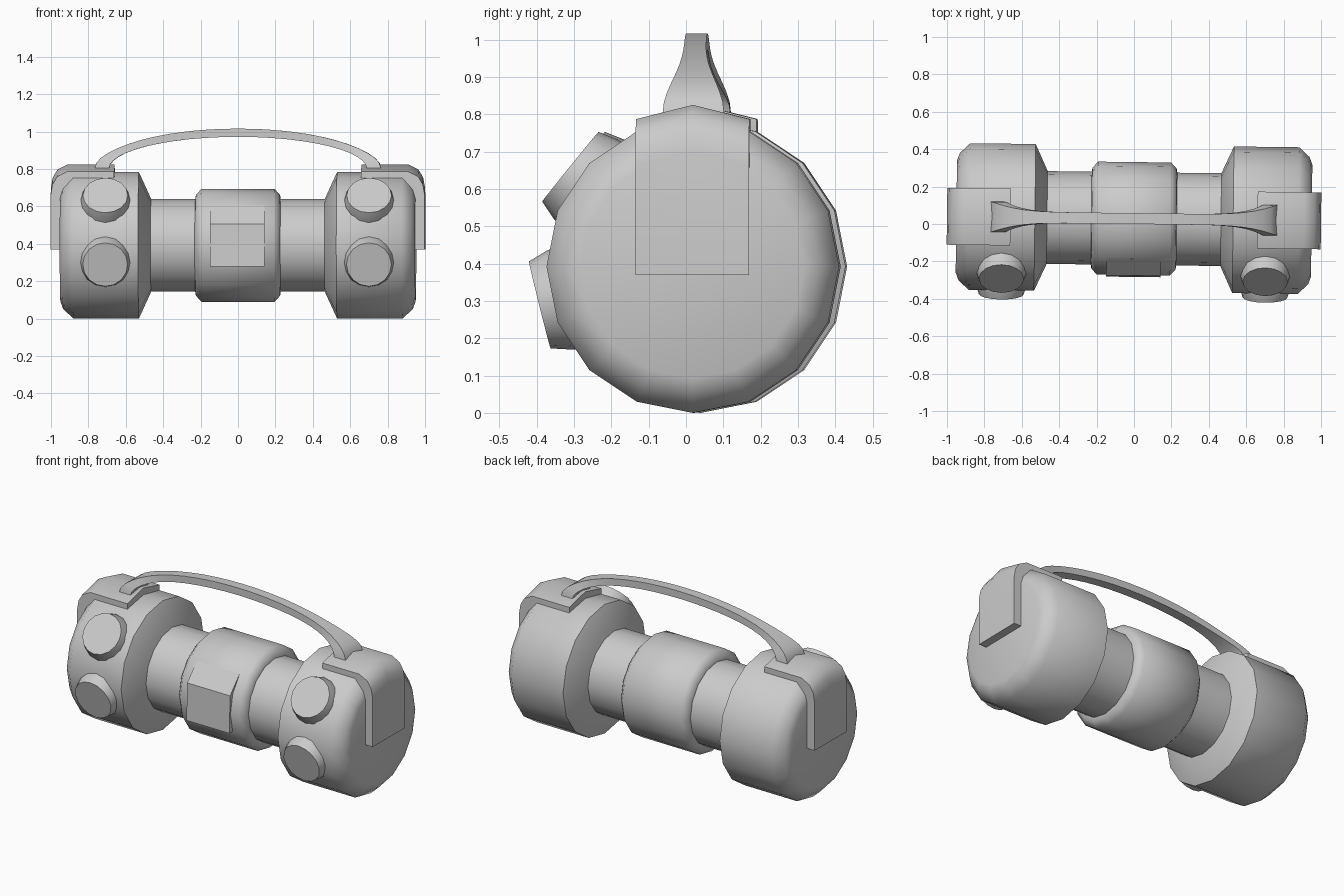
import bpy, bmesh
from math import sin, cos, pi, radians
from mathutils import Matrix, Vector

cube = bpy.data.objects.get("Cube")
if cube:
    bpy.data.objects.remove(cube, do_unlink=True)

grey = bpy.data.materials.new("light_grey")
grey.use_nodes = True
colour = (0.6, 0.6, 0.6, 1)
grey.diffuse_color = colour
grey.node_tree.nodes["Principled BSDF"].inputs["Base Color"].default_value = colour

AXIS = 0.392  # height of the barrel's centre line
PLACE = Matrix.Translation((0, 0.029, 0)) @ Matrix.Rotation(radians(-0.7), 4, 'Z')


def finish(name, bm, angle=50):
    bmesh.ops.remove_doubles(bm, verts=bm.verts, dist=0.0001)
    bmesh.ops.recalc_face_normals(bm, faces=bm.faces)
    bm.transform(PLACE)
    mesh = bpy.data.meshes.new(name)
    bm.to_mesh(mesh)
    bm.free()
    mesh.materials.append(grey)
    ob = bpy.data.objects.new(name, mesh)
    bpy.context.collection.objects.link(ob)
    bpy.ops.object.select_all(action='DESELECT')
    ob.select_set(True)
    bpy.context.view_layer.objects.active = ob
    bpy.ops.object.shade_smooth_by_angle(angle=radians(angle))
    return ob


def loft(name, rings, angle=50):
    """Skin a row of closed rings and cap both ends."""
    bm = bmesh.new()
    rows = [[bm.verts.new(p) for p in ring] for ring in rings]
    n = len(rows[0])
    for a, b in zip(rows, rows[1:]):
        for i in range(n):
            j = (i + 1) % n
            bm.faces.new((a[i], a[j], b[j], b[i]))
    bm.faces.new(rows[0])
    bm.faces.new(rows[-1])
    return finish(name, bm, angle)


def lathe(name, profile, start=Vector((0, 0, AXIS)), direction=(1, 0, 0), sides=16):
    """Turn (distance, radius) pairs round an axis."""
    d = Vector(direction).normalized()
    u = Vector((0, 1, 0)) if abs(d.x) > 0.5 else Vector((1, 0, 0))
    v = d.cross(u)
    turns = [2 * pi * i / sides for i in range(sides)]
    return loft(name, [[start + d * t + (u * cos(a) + v * sin(a)) * r for a in turns]
                       for t, r in profile])


# Barrel core and middle collar
lathe("core", [(-0.6, 0.248), (0.6, 0.248)])
lathe("collar", [(-0.23, 0.24), (-0.225, 0.27), (-0.195, 0.302),
                 (0.195, 0.302), (0.225, 0.27), (0.23, 0.24)])

# Raised panel on the front of the collar, with a sloped upper face
panel = [(-0.215, 0.605), (-0.305, 0.505), (-0.312, 0.28), (-0.18, 0.28)]
loft("front_panel", [[(x, y, z) for y, z in panel] for x in (-0.145, 0.145)], 30)

for side, s in (("left", 1), ("right", -1)):
    # End drum with a rounded outer rim and a conical inner shoulder
    lathe(side + "_drum", [(s * 0.465, 0.25), (s * 0.53, 0.392), (s * 0.88, 0.392),
                           (s * 0.935, 0.34), (s * 0.95, 0.3)])

    # Two tapered knobs on the front of the drum
    for place, tilt in (("upper", 39), ("lower", -14)):
        d = (0, -cos(radians(tilt)), sin(radians(tilt)))
        lathe(f"{side}_{place}_knob", [(0.31, 0.14), (0.37, 0.137), (0.425, 0.12)],
              Vector((s * 0.705, 0, AXIS)), d)

    # Bracket wrapping over the top and outer end of the drum
    bracket = [(0.66, 0.825), (0.91, 0.825), (0.965, 0.797), (0.99, 0.755),
               (1.0, 0.7), (1.0, 0.37), (0.9, 0.37), (0.66, 0.6)]
    loft(side + "_bracket", [[(s * x, y, z - (0.038 if y and z > 0.65 else 0))
                              for x, z in bracket] for y in (-0.152, 0, 0.152)])

# Arched carrying handle, flared at both feet
rings = []
steps = 24
for i in range(steps + 1):
    t = pi * i / steps
    c, h = cos(t), sin(t)
    w = 0.029 + 0.053 * abs(c) ** 7
    outer = ((0.735 + 0.03 * c ** 8) * c, 0.805 + 0.211 * h)
    inner = (0.69 * c, 0.8 + 0.172 * h)
    rings.append([(outer[0], -w, outer[1]), (outer[0], w, outer[1]),
                  (inner[0], w, inner[1]), (inner[0], -w, inner[1])])
loft("handle", rings)
